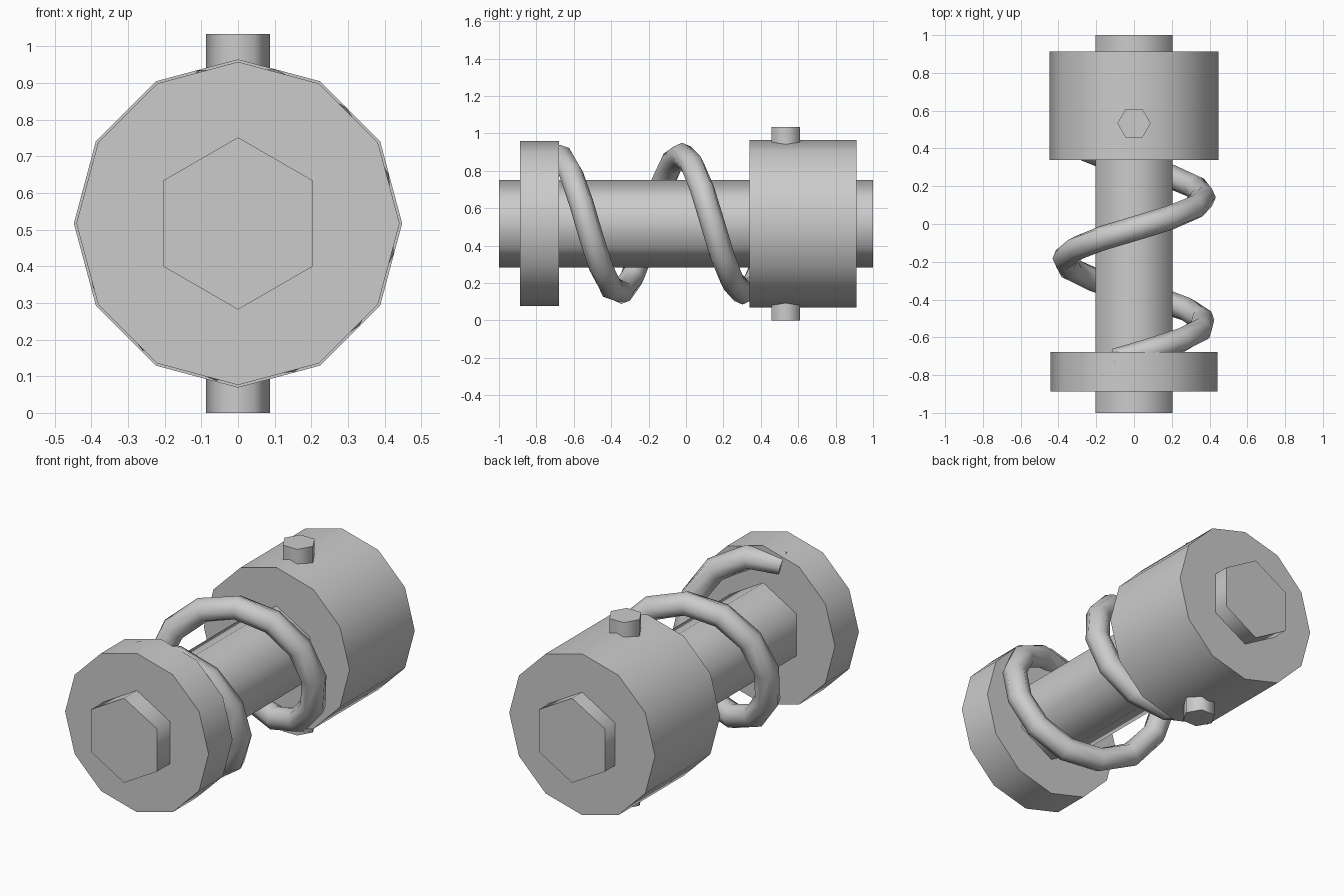
import bpy, bmesh
from math import pi, sin, cos, radians
from mathutils import Vector

if "Cube" in bpy.data.objects:
    bpy.data.objects.remove(bpy.data.objects["Cube"])

AXIS_Z = 0.517  # height of the main axis


def smooth(obj):
    bpy.ops.object.select_all(action='DESELECT')
    obj.select_set(True)
    bpy.context.view_layer.objects.active = obj
    bpy.ops.object.shade_smooth_by_angle(angle=radians(65))


def mesh_object(name, bm):
    bmesh.ops.recalc_face_normals(bm, faces=bm.faces)
    mesh = bpy.data.meshes.new(name)
    bm.to_mesh(mesh)
    bm.free()
    obj = bpy.data.objects.new(name, mesh)
    bpy.context.collection.objects.link(obj)
    smooth(obj)
    return obj


def prism(name, sides, radius, start, end, place):
    """Capped prism; place(u, v, t) maps the section and length to space."""
    bm = bmesh.new()
    rings = []
    for t in (start, end):
        rings.append([bm.verts.new(place(radius * cos(2 * pi * i / sides),
                                         radius * sin(2 * pi * i / sides), t))
                      for i in range(sides)])
    skin(bm, rings)
    return mesh_object(name, bm)


def skin(bm, rings):
    n = len(rings[0])
    for a, b in zip(rings, rings[1:]):
        for i in range(n):
            j = (i + 1) % n
            bm.faces.new((a[i], a[j], b[j], b[i]))
    bm.faces.new(rings[0])
    bm.faces.new(rings[-1])


def along_y(u, v, t):
    return (v, t, AXIS_Z + u)


def along_z(u, v, t):
    return (u, 0.533 + v, t)


# Shaft, end collars and the cross pin
prism("shaft", 6, 0.235, -1.0, 1.0, along_y)
prism("front_collar", 12, 0.441, -0.888, -0.678, along_y)
prism("back_collar", 12, 0.448, 0.34, 0.912, along_y)
prism("cross_pin", 6, 0.088, 0.0, 1.034, along_z)

# Spring coil between the collars
COIL_R, TUBE_R, PITCH, SIDES = 0.368, 0.065, 0.67, 8
bm = bmesh.new()
rings = []
for k in range(22):
    a = radians(-15 + 29 * k)
    radial = Vector((sin(a), 0, cos(a)))
    center = radial * COIL_R + Vector((0, -0.695 + PITCH * a / (2 * pi), AXIS_Z))
    tangent = Vector((COIL_R * cos(a), PITCH / (2 * pi), -COIL_R * sin(a))).normalized()
    side = tangent.cross(radial)
    rings.append([bm.verts.new(center + TUBE_R * (radial * cos(2 * pi * i / SIDES)
                                                  + side * sin(2 * pi * i / SIDES)))
                  for i in range(SIDES)])
skin(bm, rings)
mesh_object("spring_coil", bm)
